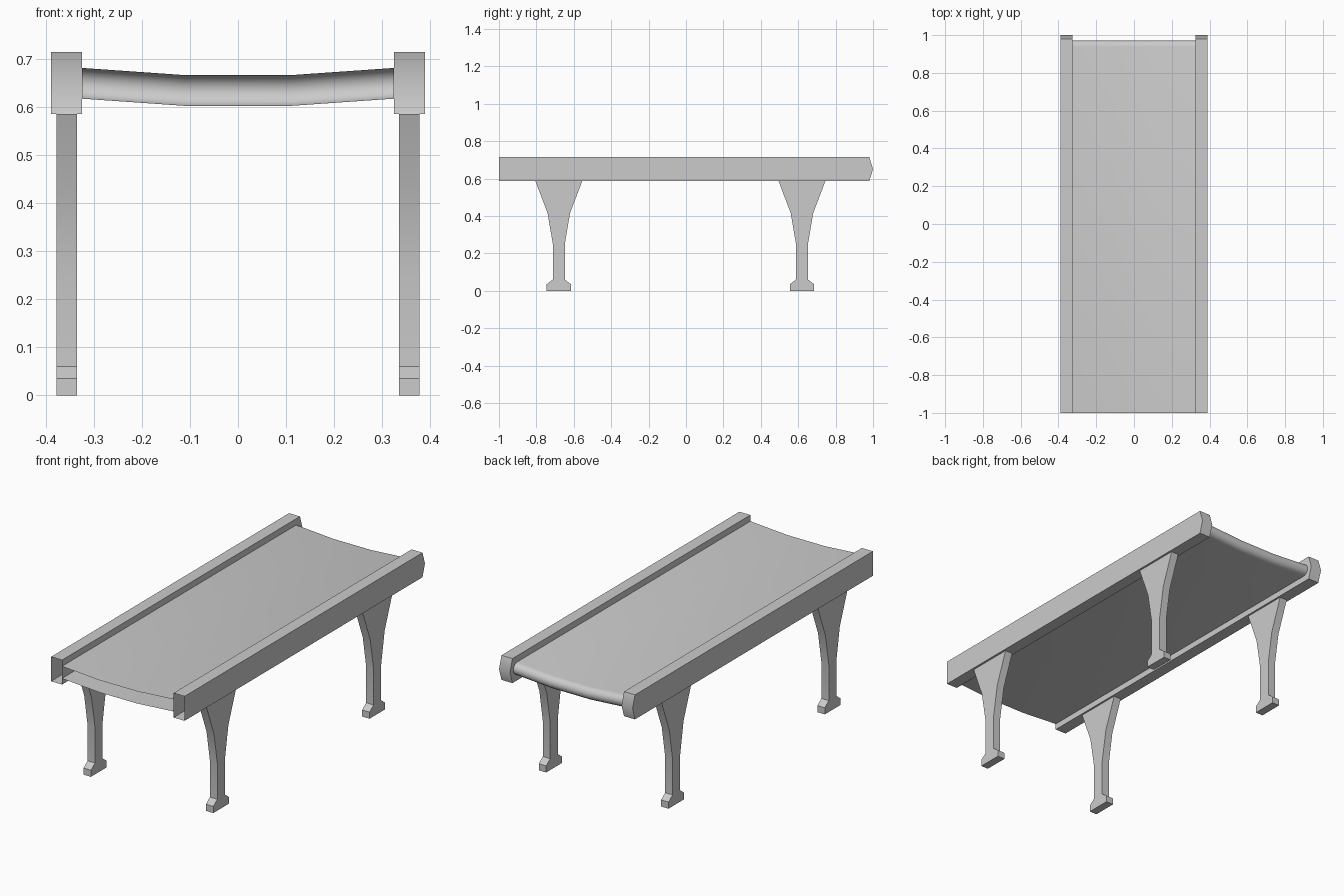
import bpy, bmesh, math

if "Cube" in bpy.data.objects:
    bpy.data.objects.remove(bpy.data.objects["Cube"])


def finish(name, bm, angle=35):
    bmesh.ops.recalc_face_normals(bm, faces=bm.faces[:])
    mesh = bpy.data.meshes.new(name)
    bm.to_mesh(mesh)
    bm.free()
    obj = bpy.data.objects.new(name, mesh)
    bpy.context.collection.objects.link(obj)
    bpy.ops.object.select_all(action='DESELECT')
    obj.select_set(True)
    bpy.context.view_layer.objects.active = obj
    bpy.ops.object.shade_smooth_by_angle(angle=math.radians(angle))
    return obj


def mirrored_prism(name, profile, x0, x1):
    """Extrude a (y, z) profile along x, leaving its closing edge open, and mirror it."""
    bm = bmesh.new()
    a = [bm.verts.new((x0, y, z)) for y, z in profile]
    b = [bm.verts.new((x1, y, z)) for y, z in profile]
    bm.faces.new(a)
    bm.faces.new(b[::-1])
    for i in range(len(profile) - 1):
        bm.faces.new((a[i], a[i + 1], b[i + 1], b[i]))
    obj = finish(name, bm)
    obj.modifiers.new("Mirror", 'MIRROR').use_mirror_merge = False
    return obj


# Side rails: hollow at the front, pointed at the back
BOTTOM, TOP = 0.586, 0.715
mirrored_prism("side_rails",
               [(-1, BOTTOM), (0.98, BOTTOM), (1, 0.65), (0.98, TOP), (-1, TOP)],
               0.325, 0.389)

# Legs: flared bracket at the top, small foot at the bottom (open against the rail)
half = [(0.125, BOTTOM), (0.06, 0.415), (0.032, 0.25), (0.032, 0.06), (0.065, 0.035), (0.065, 0)]
for name, yc in (("front_legs", -0.68), ("back_legs", 0.62)):
    profile = [(yc + w, z) for w, z in half] + [(yc - w, z) for w, z in reversed(half)]
    mirrored_prism(name, profile, 0.335, 0.378)

# Belt: sagging sheet wrapped round the back end, open at the front
R = 0.032
path = [(-1, R)]
for i in range(9):
    t = math.pi * (0.5 - i / 8)
    path.append((0.94 + R * math.cos(t), R * math.sin(t)))
path.append((-1, -R))
bm = bmesh.new()
rows = [[bm.verts.new((x, y, zc + z)) for y, z in path]
        for x, zc in ((-0.325, 0.65), (-0.11, 0.635), (0.11, 0.635), (0.325, 0.65))]
for r, s in zip(rows, rows[1:]):
    for i in range(len(path) - 1):
        bm.faces.new((r[i], r[i + 1], s[i + 1], s[i]))
finish("belt", bm)
